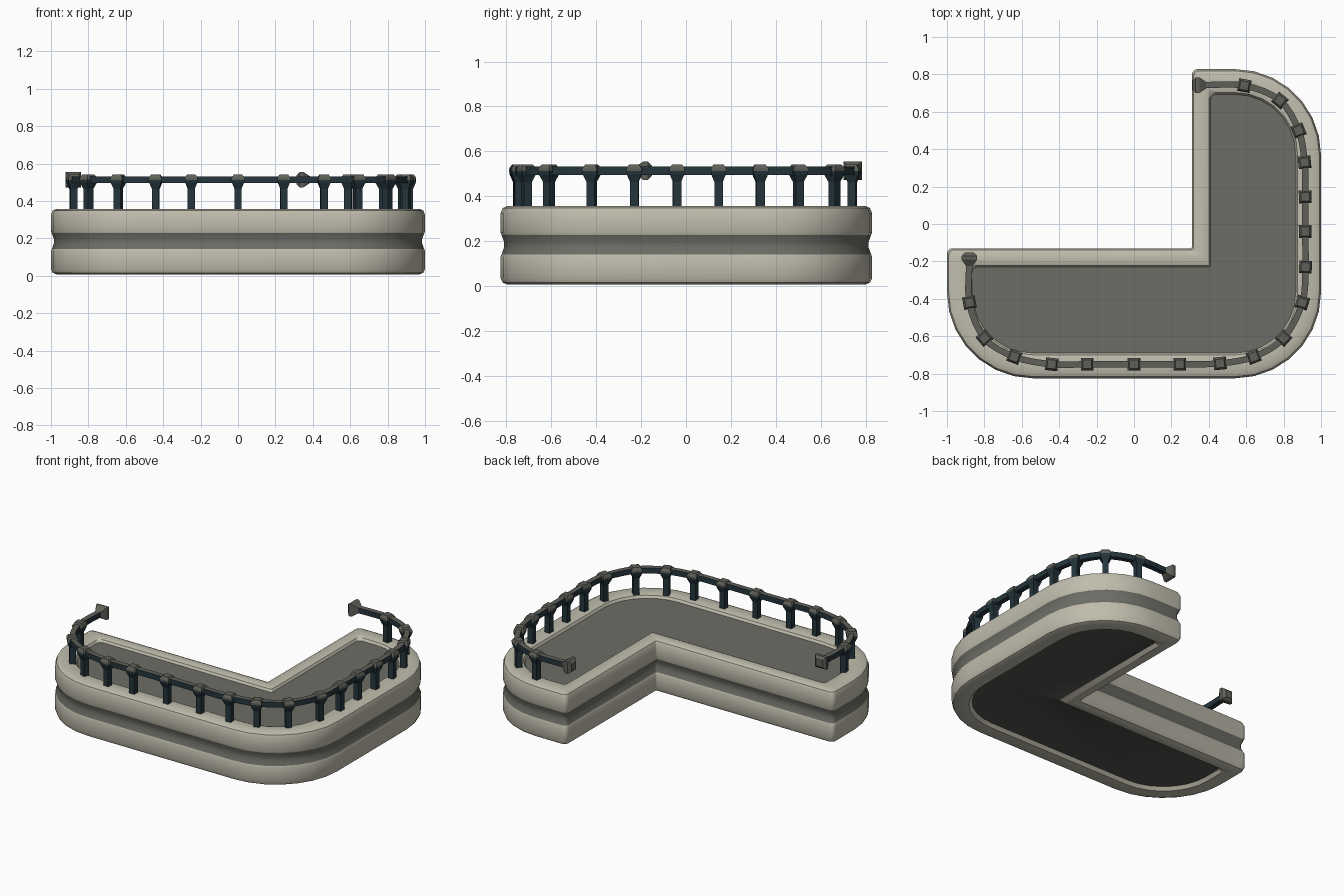
import bpy, bmesh, math
from mathutils import Vector

if "Cube" in bpy.data.objects:
    bpy.data.objects.remove(bpy.data.objects["Cube"])


def material(name, rgb):
    m = bpy.data.materials.new(name)
    m.diffuse_color = (*rgb, 1)
    m.use_nodes = True
    m.node_tree.nodes["Principled BSDF"].inputs["Base Color"].default_value = m.diffuse_color
    return m


STONE = material("pale stone", (0.53, 0.51, 0.42))
GRAY = material("gray floor", (0.155, 0.155, 0.135))
DARK = material("dark underside", (0.085, 0.085, 0.08))
CAP = material("gray metal", (0.115, 0.115, 0.10))
TEAL = material("dark teal metal", (0.018, 0.036, 0.046))


def loft(name, rings, mats, rule):
    """Join equal-length rings, cap both ends, colour by rule(ring index, face)."""
    bm = bmesh.new()
    vr = [[bm.verts.new(p) for p in ring] for ring in rings]
    faces = [(-1, bm.faces.new(vr[0][::-1])), (len(rings), bm.faces.new(vr[-1]))]
    n = len(rings[0])
    for k in range(len(vr) - 1):
        for i in range(n):
            j = (i + 1) % n
            faces.append((k, bm.faces.new((vr[k][i], vr[k][j], vr[k + 1][j], vr[k + 1][i]))))
    bmesh.ops.recalc_face_normals(bm, faces=bm.faces)
    bm.normal_update()
    for k, f in faces:
        f.material_index = rule(k, f)
    me = bpy.data.meshes.new(name)
    bm.to_mesh(me)
    bm.free()
    for m in mats:
        me.materials.append(m)
    ob = bpy.data.objects.new(name, me)
    bpy.context.collection.objects.link(ob)
    return ob


def l_outline(o, i, z):
    """Rounded L, inset by o on outer sides and i on the inner-corner sides."""
    x0, x1, y0, y1 = -1 + o, 1 - o, -0.825 + o, 0.828 - o
    xi, yi = 0.31 + i, -0.13 - i
    big, small = 0.46 - o, 0.03
    corners = [(x0, yi, small, 6), (x0, y0, big, 7), (x1, y0, big, 7),
               (x1, y1, big, 7), (xi, y1, small, 6), (xi, yi, 0.01, 3)]
    pts = []
    for k, (x, y, r, seg) in enumerate(corners):
        c = Vector((x, y))
        a = (Vector(corners[k - 1][:2]) - c).normalized()
        b = (Vector(corners[(k + 1) % 6][:2]) - c).normalized()
        for s in range(seg + 1):
            t = s / seg * math.pi / 2
            p = c + a * r * (1 - math.sin(t)) + b * r * (1 - math.cos(t))
            pts.append((p.x, p.y, z))
    return pts


# Balcony slab: (outer inset, inner inset, height, colour of band above)
profile = [
    (0.125, 0.095, 0.028, 0), (0.105, 0.075, 0.008, 0), (0.03, 0.03, 0.008, 0),
    (0.009, 0.009, 0.016, 0), (0, 0, 0.036, 0), (0, 0, 0.132, 0),
    (0.004, 0.004, 0.142, 1), (0.015, 0.015, 0.172, 1), (0.015, 0.015, 0.198, 1),
    (0.004, 0.004, 0.228, 0), (0, 0, 0.238, 0), (0, 0, 0.325, 0),
    (0.009, 0.009, 0.348, 0), (0.03, 0.03, 0.358, 0), (0.105, 0.075, 0.358, 0),
    (0.125, 0.092, 0.352, 0), (0.135, 0.10, 0.336, 0)]
slab = loft("balcony_slab", [l_outline(*p[:3]) for p in profile], [STONE, GRAY, DARK],
            lambda k, f: 2 if k < 0 else 1 if k >= len(profile) else profile[k][3])
bpy.context.view_layer.objects.active = slab
slab.select_set(True)
bpy.ops.object.shade_smooth_by_angle(angle=math.radians(40))

# Railing path: two free ends with the posts between
path = [Vector(p) for p in [
    (-0.88, -0.19), (-0.88, -0.42), (-0.80, -0.61), (-0.64, -0.71), (-0.44, -0.75),
    (-0.25, -0.75), (0, -0.75), (0.245, -0.75), (0.46, -0.745), (0.64, -0.71),
    (0.80, -0.61), (0.90, -0.42), (0.917, -0.23), (0.915, -0.04), (0.915, 0.145),
    (0.912, 0.33), (0.88, 0.50), (0.78, 0.66), (0.59, 0.74), (0.35, 0.742)]]
full = [Vector((-0.88, 0.02))] + path + [Vector((0.12, 0.742))]
RAIL_Z = 0.514


def section(p, d, w, h):
    """Square cross-section across direction d."""
    s = Vector((d.y, -d.x)).normalized() * w
    return [(p.x + s.x, p.y + s.y, RAIL_Z - h), (p.x + s.x, p.y + s.y, RAIL_Z + h),
            (p.x - s.x, p.y - s.y, RAIL_Z + h), (p.x - s.x, p.y - s.y, RAIL_Z - h)]


# Handrail: smooth curve through the posts, gray on top
rings = []
for k in range(1, len(full) - 2):
    a, b, c, d = full[k - 1:k + 3]
    m0, m1 = (c - a) / 2, (d - b) / 2
    for s in range(5 if k == len(full) - 3 else 4):
        t = s / 4
        p = (b * (2 * t**3 - 3 * t**2 + 1) + m0 * (t**3 - 2 * t**2 + t)
             + c * (3 * t**2 - 2 * t**3) + m1 * (t**3 - t**2))
        tan = (b * (6 * t * t - 6 * t) + m0 * (3 * t * t - 4 * t + 1)
               + c * (6 * t - 6 * t * t) + m1 * (3 * t * t - 2 * t))
        rings.append(section(p, tan, 0.017, 0.018))
loft("handrail", rings, [TEAL, CAP], lambda k, f: 1 if f.normal.z > 0.7 else 0)

# Flared end knobs
for name, p, d in [("left_end_knob", path[0], Vector((0, 1))),
                   ("right_end_knob", path[-1], Vector((-1, 0)))]:
    loft(name, [section(p + d * t, d, w, w) for t, w in
                [(-0.035, 0.018), (0.0, 0.041), (0.02, 0.041), (0.038, 0.024)]],
         [CAP], lambda k, f: 0)


# Posts: flared at the top, with a gray tapered cap
post_profile = [(0.019, 0.34), (0.019, 0.465), (0.032, 0.497), (0.034, 0.512), (0.034, 0.524), (0.023, 0.541)]
for n in range(1, len(path) - 1):
    d = (path[n + 1] - path[n - 1]).normalized()
    s = Vector((d.y, -d.x))
    rings = []
    for w, z in post_profile:
        rings.append([(*(path[n] + d * (w * u) + s * (w * v)), z)
                      for u, v in [(-1, -1), (1, -1), (1, 1), (-1, 1)]])
    loft(f"post_{n:02d}", rings, [TEAL, CAP], lambda k, f: 1 if k >= 3 else 0)
